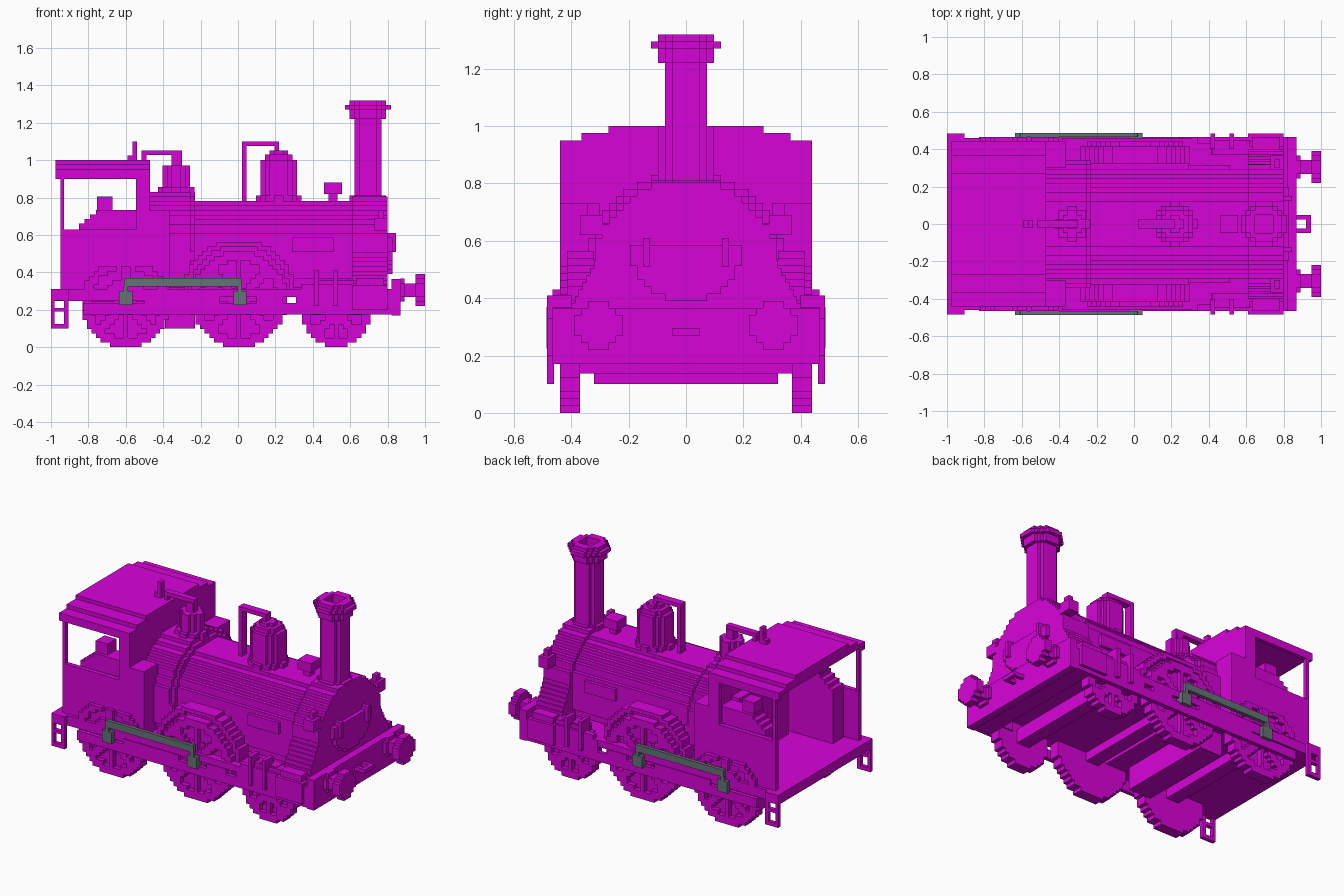
import bpy, bmesh, math
from mathutils import Vector

if "Cube" in bpy.data.objects:
    bpy.data.objects.remove(bpy.data.objects["Cube"], do_unlink=True)

V = 2 / 82  # block size


def material(name, rgb):
    m = bpy.data.materials.new(name)
    m.use_nodes = True
    m.diffuse_color = (*rgb, 1)
    m.node_tree.nodes["Principled BSDF"].inputs["Base Color"].default_value = (*rgb, 1)
    return m


MAGENTA = material("magenta", (0.69, 0.001, 0.69))
GREY = material("slate grey", (0.13, 0.17, 0.18))


def build(name, cells, mat=MAGENTA):
    """One object from boxes given as (x0, x1, y0, y1, z0, z1)."""
    bm = bmesh.new()
    for x0, x1, y0, y1, z0, z1 in cells:
        vs = bmesh.ops.create_cube(bm, size=1)["verts"]
        for v in vs:
            v.co = Vector((x1 if v.co.x > 0 else x0, y1 if v.co.y > 0 else y0,
                           z1 if v.co.z > 0 else z0))
    me = bpy.data.meshes.new(name)
    bm.to_mesh(me)
    bm.free()
    me.materials.append(mat)
    ob = bpy.data.objects.new(name, me)
    bpy.context.collection.objects.link(ob)
    return ob


def stepped(axis, cu, cw, r, a0, a1, test=lambda u, w: True, odd=False):
    """Stair-edged disc, cut by a rule, as row boxes lying across an axis."""
    n, out = math.ceil(r / V) + 1, []
    mid = 0 if odd else .5
    for j in range(-n, n):
        start = None
        for i in range(-n, n + 1):
            u, w = (i + mid) * V, (j + mid) * V
            full = i < n and math.hypot(u, w) < r and test(u, w)
            if full and start is None:
                start = i
            if not full and start is not None:
                lo, hi = (start + mid - .5) * V, (i + mid - .5) * V
                p = (cu + lo, cu + hi)
                q = (cw + w - V / 2, cw + w + V / 2)
                out.append({"x": (a0, a1, *p, *q), "y": (*p, a0, a1, *q),
                            "z": (*p, *q, a0, a1)}[axis])
                start = None
    return out


def mirror(cells):
    return cells + [(a, b, -d, -c, e, f) for a, b, c, d, e, f in cells]


def turned(cx, cy, layers):
    """Upright stack of stepped discs: (radius, bottom, top)."""
    return [c for r, z0, z1 in layers for c in stepped("z", cx, cy, r, z0, z1)]


# Footplate, front beam and underframe
build("footplate", [(-1, -.1, -.46, .46, .247, .31), (-.1, .87, -.46, .46, .267, .31)])
build("front_beam", [(.82, .87, -.465, .465, .17, .365), (.71, .82, -.44, .44, .175, .31)])
build("side_frames", mirror([(-.83, .85, .44, .465, .175, .235),
                             (-.5, -.1, .44, .465, .235, .27),
                             (.1, .24, .44, .465, .235, .27),
                             (.31, .85, .44, .465, .235, .31)]))
build("ash_pan", [(-.39, -.23, -.32, .32, .10, .27)])

# Wheels with raised rims and spokes
for label, cx, rows in (("rear", -.6, 19), ("middle", .005, 21), ("front", .525, 15)):
    r = rows * V / 2

    def spoked(u, w):
        d = math.hypot(u, w)
        near = min(abs(u * math.sin(k * math.pi / 4) - w * math.cos(k * math.pi / 4))
                   for k in range(4))
        return d > r - .05 or d < .06 or near < .018
    build(label + "_wheels", mirror(stepped("y", cx, r, r, .37, .41, odd=True)
                                    + stepped("y", cx, r, r, .41, .44, spoked, True)))
    build(label + "_axle", [(cx - .045, cx + .045, -.37, .37, r - .045, r + .045)])

# Wheel covers
build("middle_wheel_covers", mirror(
    stepped("y", .005, .27, .305, .32, .39, lambda u, w: w > .03)))
build("middle_cover_teeth", mirror(
    stepped("y", .005, .27, .305, .39, .415,
            lambda u, w: w > .03 and (math.hypot(u, w) > .27 or math.hypot(u, w) < .1))))
build("rear_wheel_covers", mirror(
    stepped("y", -.6, .235, .235, .43, .465,
            lambda u, w: .07 < w < .2 and (math.hypot(u, w) > .19 or abs(u) < .03
                                           or math.hypot(u, w) < .13))))

# Boiler, firebox and smokebox
build("boiler", stepped("x", 0, .488, .305, -.24, .62, lambda u, w: w > -.2))
build("firebox_bands", stepped("x", 0, .488, .35, -.47, -.255, lambda u, w: w > -.2)
      + stepped("x", 0, .488, .33, -.255, -.23, lambda u, w: w > -.2))
build("smokebox", stepped("x", 0, .488, .325, .61, .8, lambda u, w: w > -.2))
build("smokebox_saddle", [(.61, .8, -.32 - k * .0135, .32 + k * .0135, .31, .53 - k * V)
                          for k in range(9)])
build("smokebox_door", stepped("x", 0, .585, .2, .8, .825, lambda u, w: w < 0))
build("door_handles", mirror([(.8, .845, .125, .15, .51, .61)]))
build("boiler_side_plates", mirror([(.29, .51, .26, .315, .51, .585)]))
build("lamp_brackets", mirror([(.73, .8, .29, .37, .62, .69), (.75, .78, .30, .345, .69, .73),
                               (.75, .78, .24, .30, .63, .66)]))

# Cylinders, guides and pumps
build("cylinders", mirror([(.61, .8, .36, .485, .2, .33), (.63, .78, .36, .465, .33, .37)]))
build("crosshead_guides", mirror([(.34, .61, .43, .465, .31, .335)]
      + [(x, x + V, .40, .485, .22, .41) for x in (.41, .51)]
      + [(.42, .62, .37, .45, .31, .36)]))

# Chimney with a hollow rim
hollow = lambda u, w: math.hypot(u, w) > .06
build("chimney", turned(.695, 0, [(.1, .78, .81), (.077, .81, 1.22)]))
build("chimney_rim", stepped("z", .695, 0, .1, 1.22, 1.32, hollow)
      + stepped("z", .695, 0, .12, 1.27, 1.295, hollow))

# Domes, pipes and fittings on the boiler
build("steam_dome", turned(.218, 0, [(.115, .76, .81), (.1, .81, 1.0),
                                     (.08, 1.0, 1.03), (.05, 1.03, 1.052)]))
build("steam_pipe", [(.022, .046, -.025, .025, .76, 1.1), (.046, .22, -.025, .025, 1.075, 1.1),
                     (.195, .22, -.025, .025, 1.04, 1.08)])
build("safety_valve", turned(-.33, 0, [(.09, .8, .855), (.065, .855, .97),
                                       (.035, .97, 1.03)]))
build("valve_pipe", [(-.515, -.3, -.02, .02, 1.027, 1.052), (-.515, -.49, -.02, .02, .98, 1.03),
                     (-.325, -.3, -.02, .02, .96, 1.03)])
build("whistle", [(-.565, -.54, -.02, .02, .99, 1.1), (-.59, -.54, -.02, .02, 1.0, 1.025)])
build("filler_cap", turned(.508, 0, [(.03, .76, .82), (.052, .82, .88)]))

# Cab, open at the rear
build("cab_sides", mirror([(-.95, -.47, .41, .44, .31, .63), (-.95, -.93, .415, .44, .63, .92),
                           (-.545, -.47, .41, .44, .63, .93),
                           (-.47, -.365, .30, .44, .31, .73)]))
build("cab_front", [(-.5, -.47, -.44, .44, .31, .95)])
build("cab_roof", [(-.975, -.47, -.44, .44, .925, .95), (-.975, -.47, -.365, .365, .95, .976),
                   (-.975, -.47, -.27, .27, .976, 1.0)]
      + mirror([(-.975, -.47, .415, .44, .9, .925)]))
build("backhead", [(-.56, -.5, -.25, .25, .31, .73)])
build("cab_lockers", mirror([(-.85 + k * .03, -.53, .29, .40, .31, .66 + k * V)
                             for k in range(4)] + [(-.755, -.67, .29, .38, .7, .805)]))

# Rear steps
build("rear_steps", mirror([(-1, -.905, .46, .485, .25, .31), (-1, -.98, .46, .485, .1, .25),
                            (-.93, -.905, .46, .485, .1, .25), (-1, -.905, .46, .485, .1, .125),
                            (-1, -.905, .46, .485, .19, .21)]))

# Buffers and coupling
build("buffers", mirror(stepped("x", .305, .305, .085, .95, 1.0, odd=True)
                        + stepped("x", .305, .305, .04, .87, .95, odd=True)
                        + stepped("x", .305, .305, .06, .87, .89, odd=True)))
build("coupling", mirror([(.87, .945, .024, .048, .27, .295)])
      + [(.92, .945, -.03, .03, .27, .295)])

# Coupling rods
build("coupling_rods", mirror([(-.61, .02, .465, .487, .325, .37)]
      + [(x - .035, x + .035, .44, .487, .225, .3) for x in (-.6, .01)]
      + [(x - .012, x + .012, .465, .487, .3, .325) for x in (-.6, .01)]), GREY)
